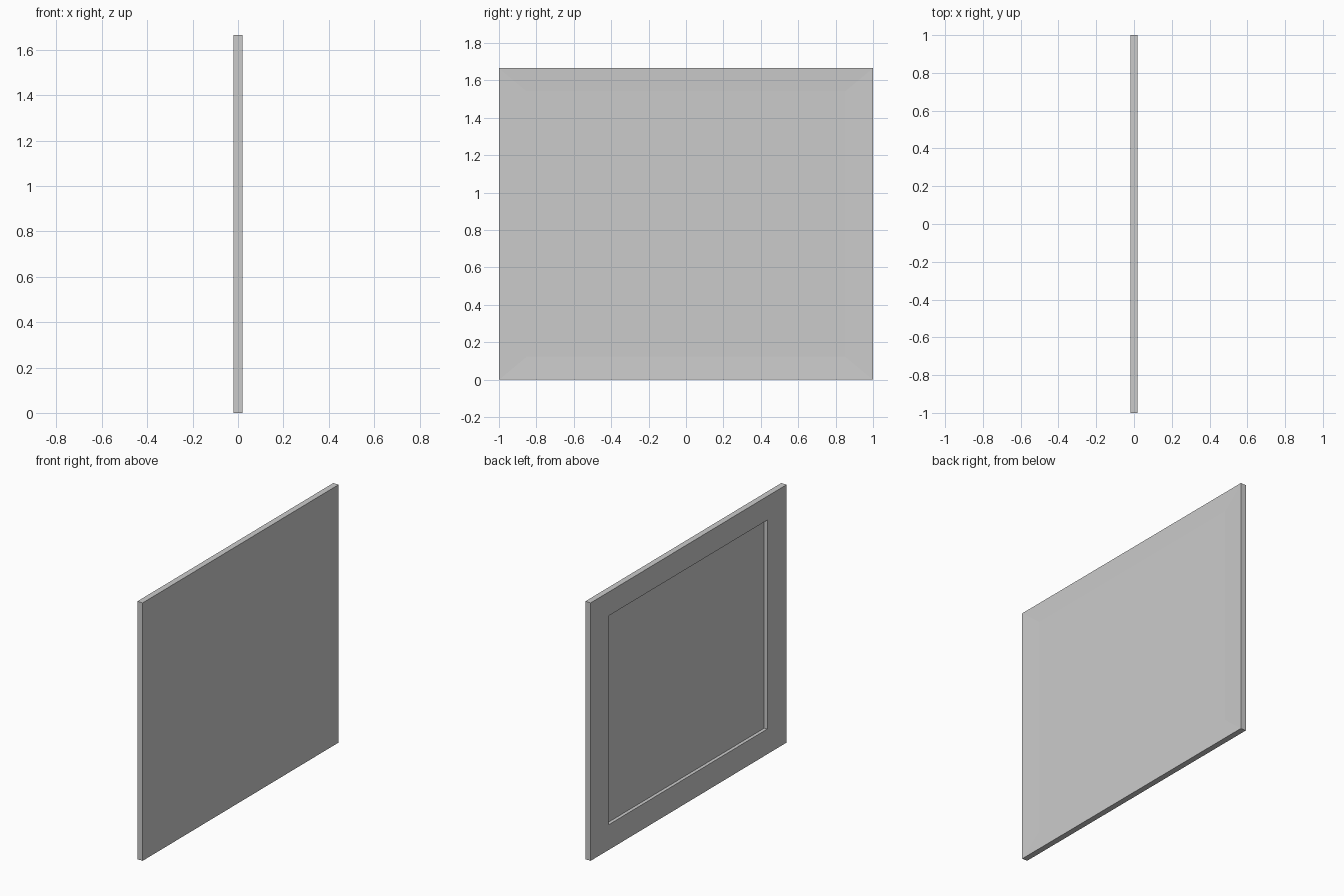
import bpy, bmesh

if "Cube" in bpy.data.objects:
    bpy.data.objects.remove(bpy.data.objects["Cube"])

W, H = 1.0, 0.833        # half width (y), half height (z)
T_OUT, T_IN = 0.019, 0.0135   # half thickness at outer rim and at opening
OPEN = 0.81              # opening as a share of the outer size


def finish(name, bm):
    bmesh.ops.recalc_face_normals(bm, faces=bm.faces)
    me = bpy.data.meshes.new(name)
    bm.to_mesh(me)
    bm.free()
    ob = bpy.data.objects.new(name, me)
    bpy.context.collection.objects.link(ob)
    return ob


# Mitred frame: a four-point section swept round the four corners,
# faces sloping slightly inwards towards the opening
bm = bmesh.new()
section = [(T_OUT, 1), (T_IN, OPEN), (-T_IN, OPEN), (-T_OUT, 1)]
rings = [[bm.verts.new((x, sy * W * s, H + sz * H * s)) for x, s in section]
         for sy, sz in ((-1, -1), (1, -1), (1, 1), (-1, 1))]
for i in range(4):
    a, b = rings[i], rings[(i + 1) % 4]
    for j in range(4):
        k = (j + 1) % 4
        bm.faces.new((a[j], b[j], b[k], a[k]))
finish("frame", bm)

# Thin panel let into the frame, near flush on the +x side, recessed on -x
x0, x1, share = 0.008, 0.0147, 0.865
bm = bmesh.new()
bmesh.ops.create_cube(bm, size=1)
for v in bm.verts:
    v.co = ((x1 if v.co.x > 0 else x0),
            v.co.y * 2 * W * share,
            H + v.co.z * 2 * H * share)
finish("panel", bm)
